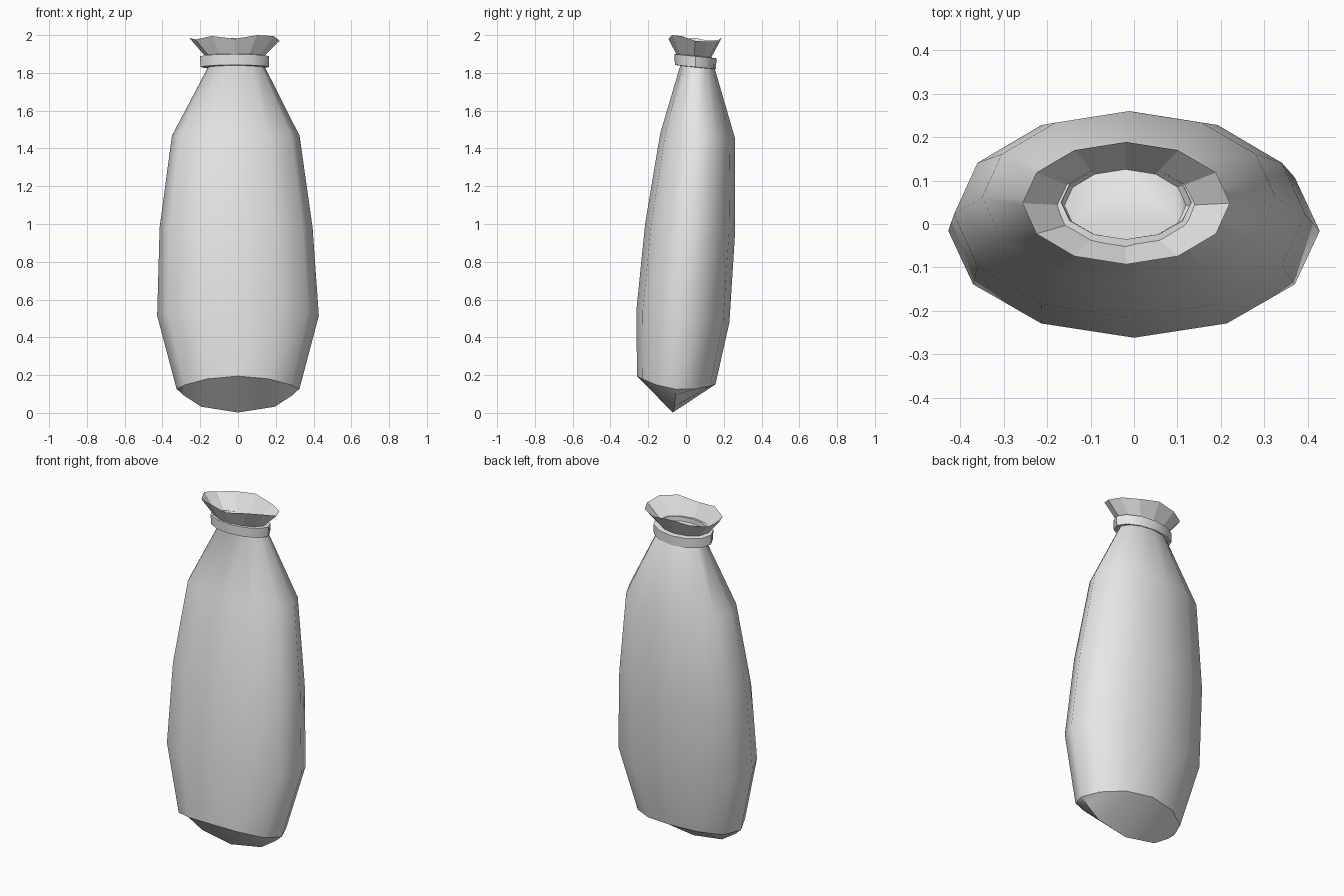
import bpy
import math

old = bpy.data.objects.get("Cube")
if old:
    bpy.data.objects.remove(old, do_unlink=True)

SIDES = 12

cloth = bpy.data.materials.new("pale_grey")
cloth.use_nodes = True
GREY = (0.8, 0.8, 0.8, 1)
cloth.diffuse_color = GREY
cloth.node_tree.nodes["Principled BSDF"].inputs["Base Color"].default_value = GREY


def ring(cx, cy, rx, ry, z, tilt=0.0, bow=0.0):
    """Oval loop; tilt raises the front, bow raises front and back."""
    pts = []
    for i in range(SIDES):
        a = math.tau * i / SIDES
        c, s = math.cos(a), math.sin(a)
        pts.append((cx + rx * c, cy + ry * s, z - tilt * s + bow * s * s))
    return pts


def loft(name, rings, cap=False, closed=False, smooth=None):
    """Skin a stack of loops into one object."""
    verts = [p for r in rings for p in r]
    n = len(rings)
    faces = []
    for k in range(n if closed else n - 1):
        a, b = k * SIDES, ((k + 1) % n) * SIDES
        for i in range(SIDES):
            j = (i + 1) % SIDES
            faces.append((a + i, a + j, b + j, b + i))
    if cap:
        faces.append(tuple(range((n - 1) * SIDES, n * SIDES)))
    mesh = bpy.data.meshes.new(name)
    mesh.from_pydata(verts, [], faces)
    mesh.validate()
    mesh.materials.append(cloth)
    obj = bpy.data.objects.new(name, mesh)
    bpy.context.collection.objects.link(obj)
    bpy.ops.object.select_all(action='DESELECT')
    obj.select_set(True)
    bpy.context.view_layer.objects.active = obj
    if smooth:
        bpy.ops.object.shade_smooth_by_angle(angle=math.radians(smooth))
    return obj


# Sack body, from the lower edge up to the gathered neck
lower_edge = ring(0.0, -0.052, 0.325, 0.208, 0.125, 0.022, 0.048)
neck = ring(-0.02, 0.043, 0.14, 0.083, 1.872, 0.005)
loft("sack_body", [
    lower_edge,
    ring(0.0, -0.016, 0.428, 0.246, 0.515, 0.035),
    ring(-0.01, 0.022, 0.405, 0.238, 0.98, 0.025),
    ring(-0.012, 0.062, 0.338, 0.198, 1.467, 0.015),
    ring(-0.008, 0.06, 0.148, 0.09, 1.835, 0.005),
    neck,
], cap=True, smooth=60)

# Pinched bottom: the front and back halves fold onto one curved ridge
ridge = []
for x, y, z in lower_edge:
    t = min(abs(x) / 0.325, 1)
    rx = math.copysign(min(abs(x) * 1.2, 0.2 + max(abs(x) - 0.1625, 0) * 0.75), x)
    ridge.append((rx, -0.07 + 0.018 * t, 0.002 + 0.123 * t ** 2))
loft("sack_bottom", [ridge, lower_edge], smooth=50)

# Tie band around the neck
loft("tie_band", [
    ring(-0.018, 0.05, 0.181, 0.109, 1.831, 0.011),
    ring(-0.018, 0.05, 0.183, 0.111, 1.888, 0.011),
    ring(-0.018, 0.05, 0.15, 0.085, 1.892, 0.011),
    ring(-0.018, 0.05, 0.145, 0.085, 1.828, 0.011),
], closed=True, smooth=40)

# Flared mouth with an uneven rim, heights listed from +x round the back
heights = [1.97, 1.965, 1.965, 1.985, 1.975, 1.97,
           1.985, 1.977, 1.995, 1.98, 2.0, 1.995]
rim = [(x, y, h) for (x, y, _), h in
       zip(ring(-0.018, 0.048, 0.239, 0.141, 2.0), heights)]
loft("flared_mouth", [neck, rim])
